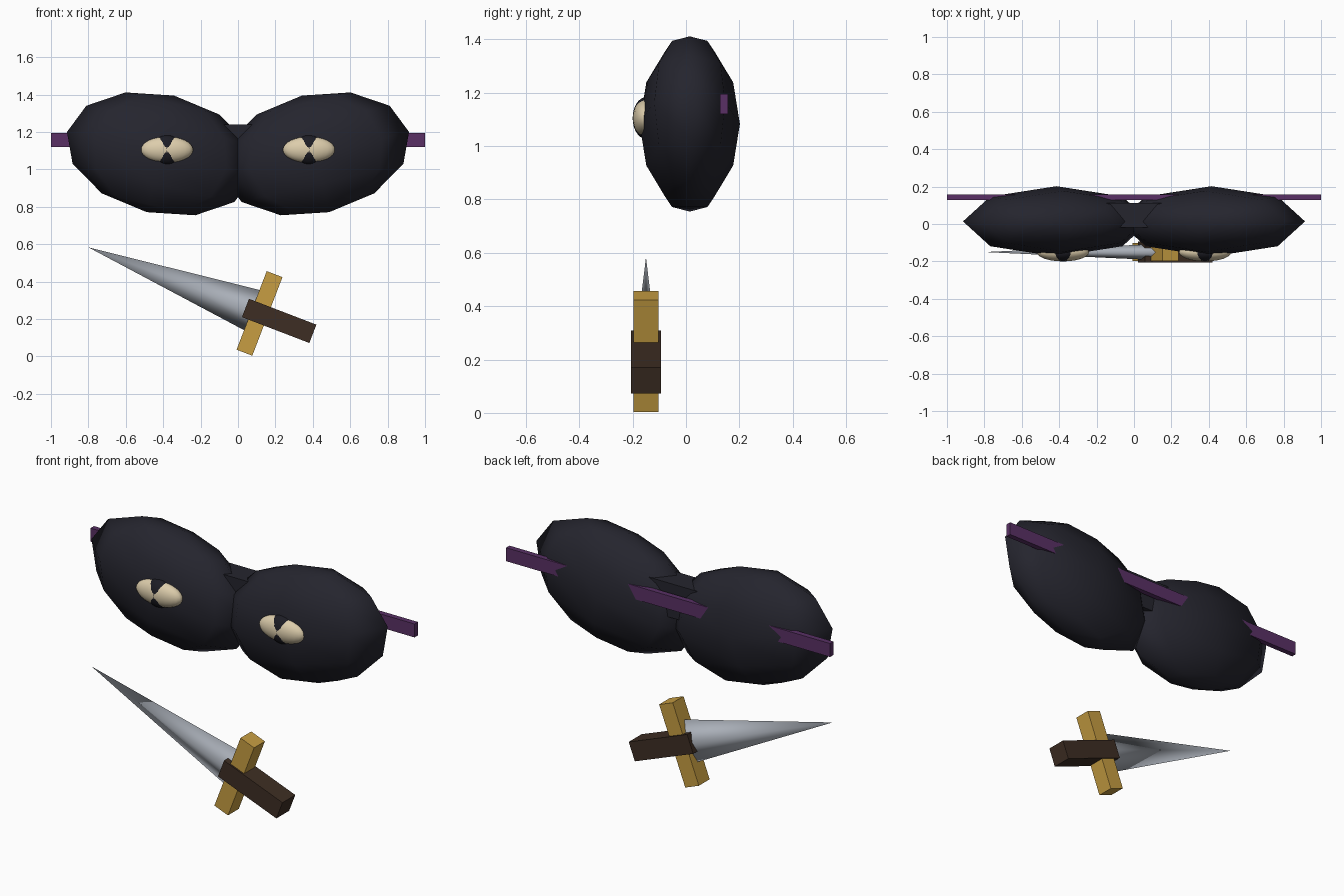
import bpy
import bmesh
from math import radians
from mathutils import Matrix, Vector

if "Cube" in bpy.data.objects:
    bpy.data.objects.remove(bpy.data.objects["Cube"], do_unlink=True)


def material(name, rgb):
    mat = bpy.data.materials.new(name)
    mat.use_nodes = True
    color = (*rgb, 1.0)
    mat.diffuse_color = color
    mat.node_tree.nodes["Principled BSDF"].inputs["Base Color"].default_value = color
    return mat


cloth = material("dark cloth", (0.018, 0.018, 0.027))
purple = material("purple strap", (0.10, 0.03, 0.13))
cream = material("cream eye", (0.72, 0.61, 0.41))
black = material("pupil black", (0.012, 0.012, 0.018))
steel = material("steel", (0.40, 0.43, 0.48))
gold = material("gold", (0.57, 0.34, 0.055))
wood = material("dark wood", (0.048, 0.027, 0.017))


def make_part(name, bm, mat, center, scale, tilt=0.0, smooth=False):
    """Scale, tilt about y and place a bmesh primitive."""
    bm.transform(Matrix.Diagonal(Vector((*scale, 1.0))))
    for face in bm.faces:
        face.smooth = smooth and len(face.verts) < 5
    mesh = bpy.data.meshes.new(name)
    bm.to_mesh(mesh)
    bm.free()
    mesh.materials.append(mat)
    obj = bpy.data.objects.new(name, mesh)
    obj.location = center
    obj.rotation_euler.y = radians(tilt)
    bpy.context.collection.objects.link(obj)
    return obj


def box(name, mat, center, size, tilt=0.0):
    bm = bmesh.new()
    bmesh.ops.create_cube(bm, size=1.0)
    return make_part(name, bm, mat, center, size, tilt)


def ellipsoid(name, mat, center, radii, segments, rings, tilt=0.0):
    bm = bmesh.new()
    bmesh.ops.create_uvsphere(bm, u_segments=segments, v_segments=rings, radius=1.0)
    return make_part(name, bm, mat, center, radii, tilt, smooth=True)


# Mask lobes with eyes, mirrored left and right
for side, sign in (("left", 1), ("right", -1)):
    ellipsoid(side + "_mask_lobe", cloth, (sign * 0.415, 0.014, 1.083),
              (0.513, 0.188, 0.32), 8, 6, -13.2 * sign)
    ellipsoid(side + "_eye", cream, (sign * 0.38, -0.15, 1.105),
              (0.14, 0.05, 0.07), 24, 16)
    ellipsoid(side + "_pupil", black, (sign * 0.38, -0.15, 1.105),
              (0.08, 0.05, 0.078), 24, 16)

# Nose bridge and head strap
box("nose_bridge", cloth, (0, 0.046, 1.145), (0.31, 0.132, 0.19))
box("head_strap", purple, (0, 0.143, 1.157), (2.0, 0.03, 0.075))

# Dagger, tilted with its tip toward the upper right
TILT = 21.0
DEPTH = -0.15
box("dagger_guard", gold, (0.115, DEPTH, 0.23), (0.09, 0.095, 0.45), TILT)
box("dagger_handle", wood, (0.22, DEPTH, 0.19), (0.386, 0.113, 0.105), TILT)

# Four-sided blade running from the far face of the guard to the tip
tip = Vector((-0.8, DEPTH, 0.585))
base = Vector((0.157, DEPTH, 0.214))
bm = bmesh.new()
bmesh.ops.create_cone(bm, cap_ends=True, segments=4, radius1=1.0, radius2=0.0, depth=1.0)
blade = make_part("dagger_blade", bm, steel, (tip + base) / 2,
                  (0.126, 0.045, (tip - base).length), TILT - 90, smooth=True)
for face in blade.data.polygons:
    if face.normal.z < -0.9:
        face.use_smooth = False
